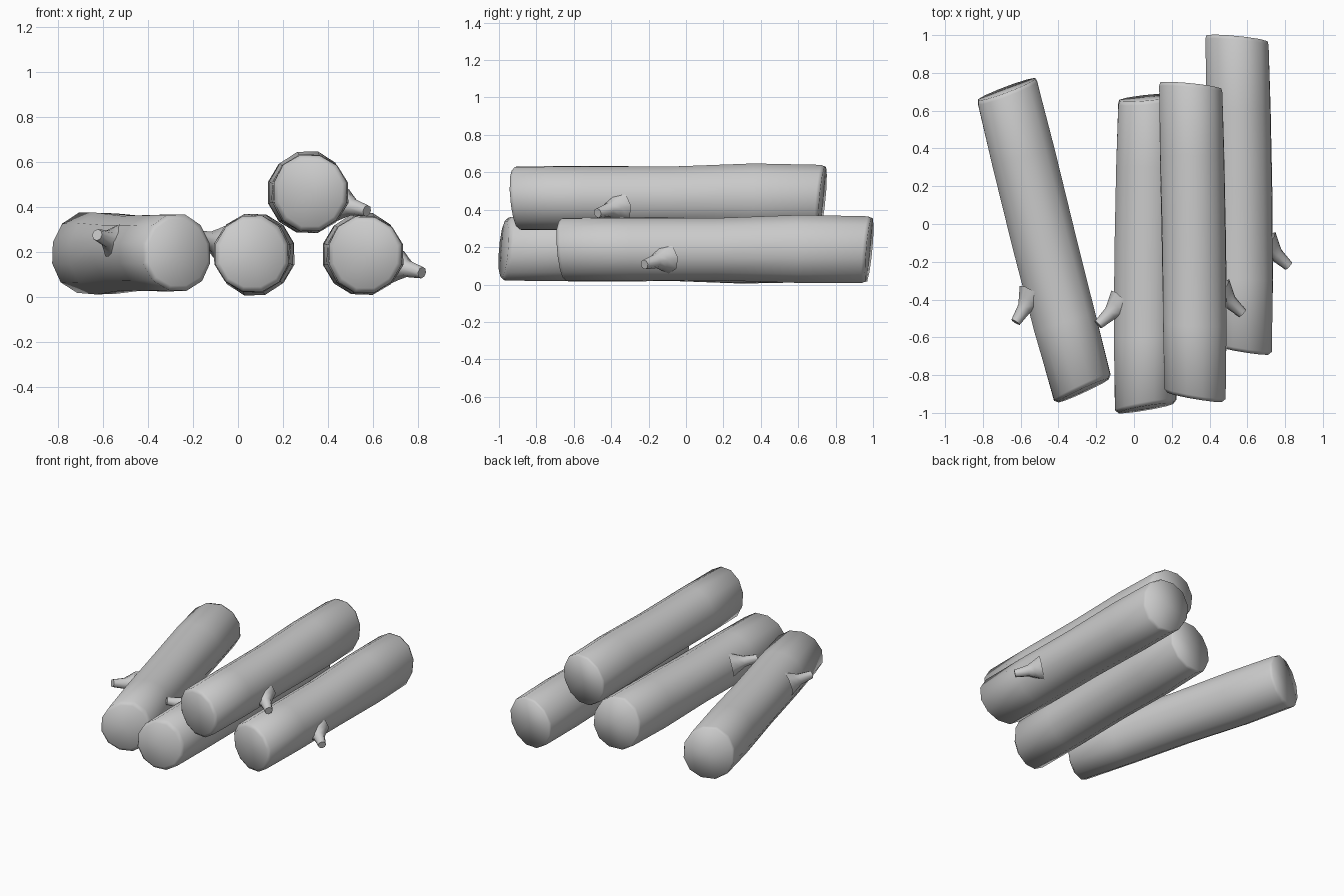
import bpy, bmesh, math
from mathutils import Vector

if "Cube" in bpy.data.objects:
    bpy.data.objects.remove(bpy.data.objects["Cube"])

SIDES = 12


def bridge(bm, a, b):
    n = len(a)
    for i in range(n):
        bm.faces.new((a[i], a[(i + 1) % n], b[(i + 1) % n], b[i]))


def fan(bm, ring, centre):
    c = bm.verts.new(centre)
    for i in range(len(ring)):
        bm.faces.new((ring[i], ring[(i + 1) % len(ring)], c))


def log_mesh():
    bm = bmesh.new()
    # trunk rings: y, x centre, z centre, x radius, z radius, end slant in x, end slant in z
    stations = [
        (-0.825, 0.010, 0.000, 0.145, 0.150, -0.17, -0.08),
        (-0.805, 0.010, 0.000, 0.165, 0.172, -0.17, -0.08),
        (-0.45, 0.010, 0.000, 0.171, 0.173, -0.05, 0.0),
        (0.00, 0.006, 0.000, 0.172, 0.170, 0.0, 0.0),
        (0.45, -0.002, 0.002, 0.173, 0.184, 0.0, 0.0),
        (0.80, -0.009, 0.000, 0.170, 0.180, -0.10, 0.09),
        (0.82, -0.010, 0.000, 0.163, 0.172, -0.10, 0.09),
    ]
    rings = []
    for k, (y, cx, cz, rx, rz, sx, sz) in enumerate(stations):
        ring = []
        for i in range(SIDES):
            a = 2 * math.pi * (i + 0.5) / SIDES
            lump = 1.015 + 0.015 * math.sin(3 * a + k)
            x, z = rx * lump * math.cos(a), rz * lump * math.sin(a)
            ring.append(bm.verts.new((cx + x, y + sx * x + sz * z, cz + z)))
        rings.append(ring)
    for a, b in zip(rings, rings[1:]):
        bridge(bm, a, b)
    fan(bm, rings[0], (0.01, -0.83, 0))
    fan(bm, rings[-1], (-0.01, 0.822, 0))

    # broken branch stub, flared where it leaves the trunk
    base, tip = Vector((0.135, -0.265, -0.045)), Vector((0.263, -0.383, -0.080))
    d = (tip - base).normalized()
    u = d.cross(Vector((0, 0, 1))).normalized()
    v = d.cross(u)
    stub = []
    for t, r in ((0, 0.085), (0.28, 0.058), (0.5, 0.038), (1, 0.026)):
        c = base.lerp(tip, t)
        stub.append([bm.verts.new(c + r * (math.cos(q) * u + math.sin(q) * v))
                     for q in [2 * math.pi * i / 8 for i in range(8)]])
    for a, b in zip(stub, stub[1:]):
        bridge(bm, a, b)
    cap = bm.faces.new(stub[-1])
    for e in cap.edges:
        e.smooth = False

    bmesh.ops.recalc_face_normals(bm, faces=bm.faces)
    for f in bm.faces:
        f.smooth = True
    me = bpy.data.meshes.new("log")
    bm.to_mesh(me)
    bm.free()
    return me


# four copies of one log, two of them rolled half a turn
mesh = log_mesh()
for name, loc, roll, turn in [
    ("log_left", (-0.472, -0.082, 0.195), 180, 15),
    ("log_middle", (0.073, -0.150, 0.190), 180, 0),
    ("log_top", (0.311, -0.090, 0.462), 0, 0),
    ("log_right", (0.556, 0.160, 0.187), 0, 0),
]:
    ob = bpy.data.objects.new(name, mesh)
    ob.location = loc
    ob.rotation_euler = (0, math.radians(roll), math.radians(turn))
    bpy.context.collection.objects.link(ob)
